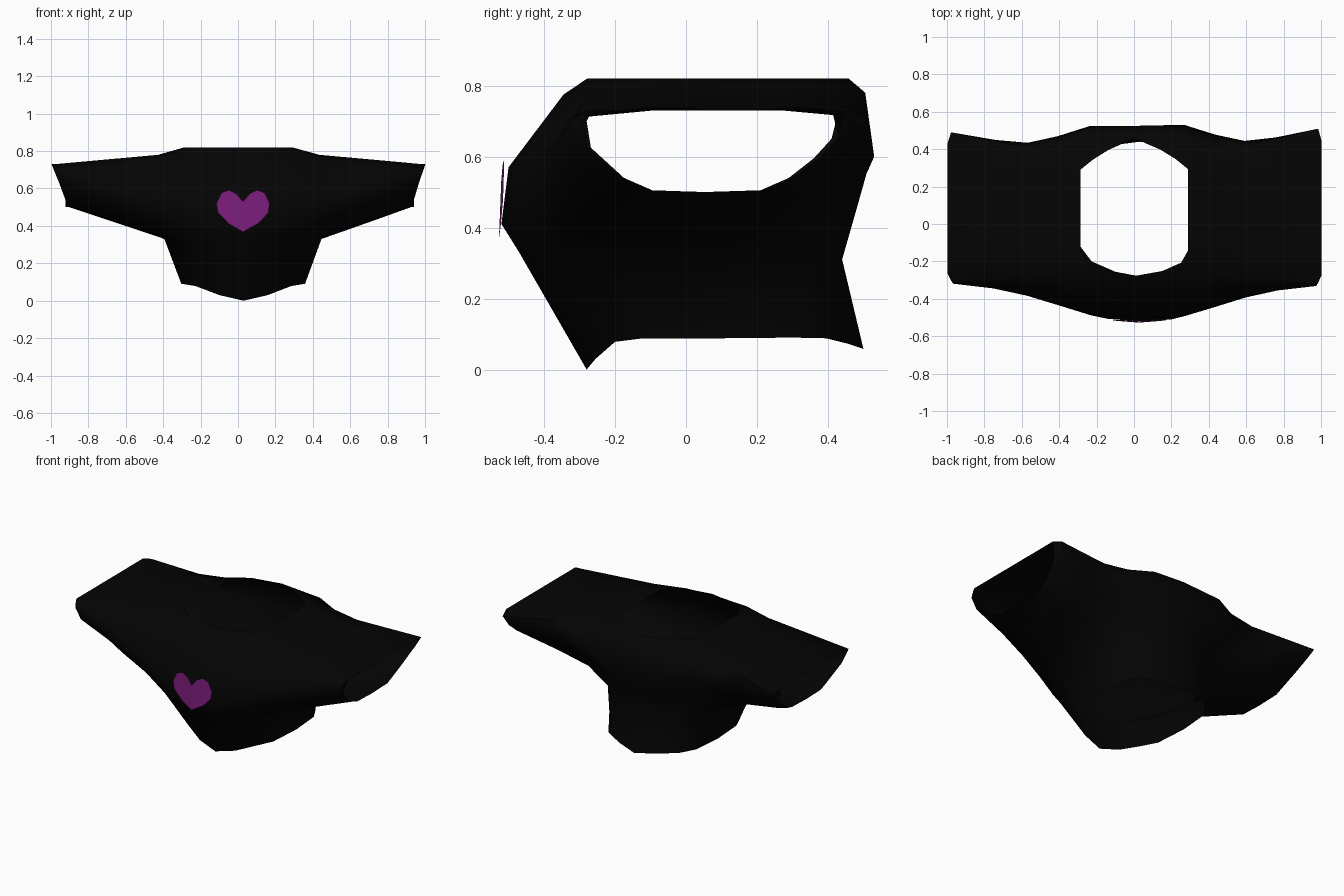
import bpy
import bmesh
from mathutils import Vector

default_cube = bpy.data.objects.get("Cube")
if default_cube:
    bpy.data.objects.remove(default_cube, do_unlink=True)


def make_material(name, colour):
    material = bpy.data.materials.new(name)
    material.use_nodes = True
    material.diffuse_color = (*colour, 1)
    shader = material.node_tree.nodes["Principled BSDF"]
    shader.inputs["Base Color"].default_value = (*colour, 1)
    shader.inputs["Roughness"].default_value = 0.9
    return material


def finish(bm, name, material):
    mesh = bpy.data.meshes.new(name)
    bm.to_mesh(mesh)
    bm.free()
    mesh.materials.append(material)
    obj = bpy.data.objects.new(name, mesh)
    bpy.context.collection.objects.link(obj)
    return obj


black_cloth = make_material("black cloth", (0.0013, 0.0013, 0.0013))
purple_print = make_material("purple print", (0.2, 0.012, 0.2))

# Half rings of the torso, from front centre round the side to back centre
hem = [(0, -.28, 0), (.13, -.255, .03), (.255, -.2, .078), (.315, -.12, .088),
       (.33, .1, .088), (.315, .3, .09), (.26, .395, .088), (.14, .455, .073), (0, .5, .058)]
armpit = [(0, -.47, .33), (.16, -.45, .33), (.3, -.375, .34), (.39, -.2, .335),
          (.42, .08, .33), (.37, .25, .345), (.27, .36, .36), (.15, .42, .33), (0, .44, .31)]
chest = [(0, -.52, .41), (.17, -.507, .41), (.335, -.425, .43), None, None, None,
         (.32, .35, .47), (.18, .46, .45), (0, .48, .45)]
upper_chest = [(0, -.5, .57), (.25, -.488, .57), (.42, -.435, .57), None, None, None,
               (.42, .47, .63), (.25, .525, .6), (0, .525, .61)]
shoulder = [(0, -.345, .775), (.22, -.33, .775), (.42, -.27, .775), (.43, -.1, .78),
            (.43, .1, .78), (.43, .3, .78), (.4, .42, .77), (.25, .49, .78), (0, .505, .78)]
neck = [(x, y, .82) for x, y in
        [(0, -.278), (.15, -.25), (.25, -.205), (.288, -.14), (.288, .08),
         (.288, .29), (.22, .345), (.14, .395), (0, .458)]]

# Torso, leaving the arm openings empty
bm = bmesh.new()
rows = [[bm.verts.new(p) if p else None for p in row]
        for row in (hem, armpit, chest, upper_chest, shoulder, neck)]
for low, high in zip(rows, rows[1:]):
    for i in range(len(low) - 1):
        quad = (low[i], low[i + 1], high[i + 1], high[i])
        if all(quad):
            bm.faces.new(quad)

# Sleeve: the arm opening is carried out to a flat-topped cuff
front, back = 2, 6
opening = (rows[1][front:back + 1] + [rows[2][back], rows[3][back]]
           + rows[4][front:back + 1][::-1] + [rows[3][front], rows[2][front]])
cuff_profile = [(-.175, .54), (-.095, .505), (.05, .5), (.21, .505), (.29, .54),
                (.36, .595), (.41, .65), (.43, .73), (.27, .73), (.1, .73),
                (-.08, .73), (-.265, .73), (-.28, .7), (-.268, .625)]


def cuff_x(z):
    return .932 + max(0, z - .55) * .375


def bridge(ring_a, ring_b):
    for i in range(len(ring_a)):
        j = (i + 1) % len(ring_a)
        bm.faces.new((ring_a[i], ring_a[j], ring_b[j], ring_b[i]))


cuff = [Vector((cuff_x(z), y, z)) for y, z in cuff_profile]
# The sleeve is widest just inside the turned-in lip, with drooping corners
wide = [Vector((p.x - .018, p.y * 1.14, p.z)) for p in cuff]
for p in wide:
    if p.z > .72 and not -.2 < p.y < .4:
        p.z -= .02
start = [v.co.copy() for v in opening]
previous = opening
for t in (.3, .62, 1):
    ring = [a.lerp(b, t) for a, b in zip(start, wide)]
    for p in ring:
        if p.y > .2 and p.z < .58:
            p.z += .14 * t * (1 - t)
        if p.y > .35:
            p.y -= .05 * (1 - t)
        elif p.y < -.3:
            p.y += .08 * t * (1 - t)
    ring = [bm.verts.new(p) for p in ring]
    bridge(previous, ring)
    previous = ring
bridge(previous, [bm.verts.new(p) for p in cuff])

# Mirror, then let the cloth hang slightly off centre
bmesh.ops.mirror(bm, geom=bm.verts[:] + bm.edges[:] + bm.faces[:],
                 axis='X', merge_dist=.001)
bmesh.ops.remove_doubles(bm, verts=bm.verts[:], dist=.0005)
for v in bm.verts:
    drop = min(1, max(0, (.84 - v.co.z) / .4))
    v.co.y *= 1 + .04 * max(0, v.co.x)
    v.co.x += .03 * (1 - .7 * v.co.x ** 2) * drop
bmesh.ops.recalc_face_normals(bm, faces=bm.faces[:])
bm.normal_update()
# Open shell: make sure the chest faces outward
chest_face = min(bm.faces, key=lambda f: f.calc_center_median().y)
if chest_face.normal.y > 0:
    bmesh.ops.reverse_faces(bm, faces=bm.faces[:])
shirt = finish(bm, "cropped_shirt", black_cloth)

# Heart print, a thin sheet bent along its middle just in front of the chest
half_heart = [(0, .53), (.035, .572), (.075, .592), (.115, .577),
              (.143, .52), (.135, .47), (.075, .41), (0, .367)]
bm = bmesh.new()
for side in (1, -1):
    face = bm.faces.new([bm.verts.new((side * x + .027,
                                       -.527 + (z - .37) * .04 + x * .05, z))
                         for x, z in half_heart])
    face.normal_update()
    if face.normal.y > 0:
        face.normal_flip()
bmesh.ops.remove_doubles(bm, verts=bm.verts[:], dist=.0005)
bmesh.ops.triangulate(bm, faces=bm.faces[:])
finish(bm, "heart_print", purple_print)

# Smooth cloth with the sharper folds kept
bpy.ops.object.select_all(action='DESELECT')
shirt.select_set(True)
bpy.context.view_layer.objects.active = shirt
bpy.ops.object.shade_smooth_by_angle(angle=1.2)
